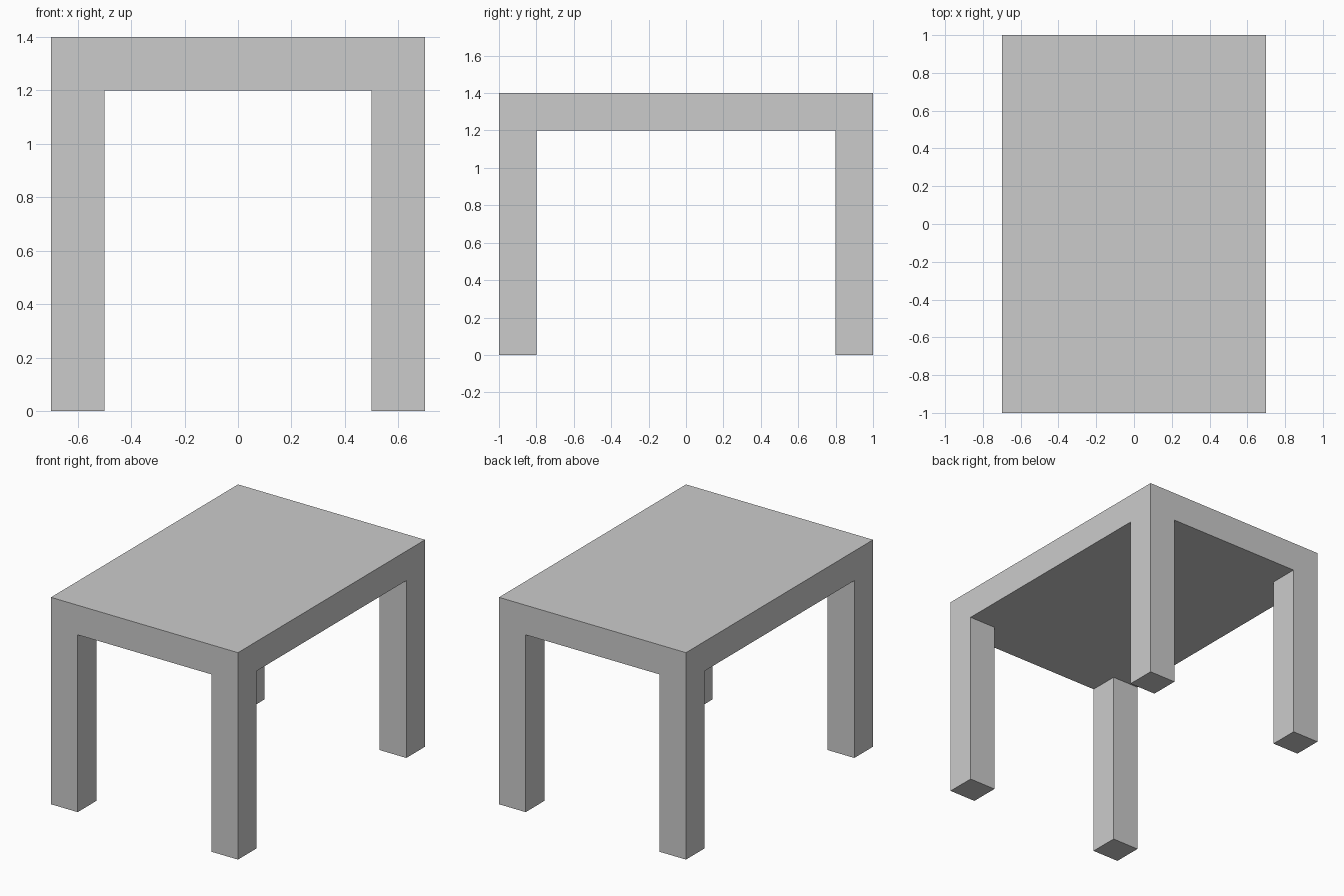
import bpy, bmesh
from mathutils import Matrix, Vector

if "Cube" in bpy.data.objects:
    bpy.data.objects.remove(bpy.data.objects["Cube"])

WIDTH, DEPTH, HEIGHT = 1.4, 2.0, 1.4
THICK = 0.2  # tabletop thickness and leg width

bm = bmesh.new()

# Tabletop slab
size = Matrix.Diagonal((WIDTH, DEPTH, THICK, 1))
bmesh.ops.create_cube(bm, size=1, matrix=Matrix.Translation((0, 0, HEIGHT - THICK / 2)) @ size)

# Cut lines that mark out the leg corners
for axis, half in ((Vector((1, 0, 0)), WIDTH / 2), (Vector((0, 1, 0)), DEPTH / 2)):
    for side in (-1, 1):
        bmesh.ops.bisect_plane(bm, geom=bm.verts[:] + bm.edges[:] + bm.faces[:],
                               plane_co=axis * side * (half - THICK), plane_no=axis)

# Legs: pull the four underside corners down to the floor
bm.normal_update()
corners = []
for f in bm.faces:
    c = f.calc_center_median()
    if f.normal.z < -0.9 and abs(c.x) > WIDTH / 2 - THICK and abs(c.y) > DEPTH / 2 - THICK:
        corners.append(f)
legs = bmesh.ops.extrude_discrete_faces(bm, faces=corners)["faces"]
for f in legs:
    for v in f.verts:
        v.co.z = 0

bmesh.ops.recalc_face_normals(bm, faces=bm.faces[:])
mesh = bpy.data.meshes.new("table")
bm.to_mesh(mesh)
bm.free()
bpy.context.collection.objects.link(bpy.data.objects.new("table", mesh))
